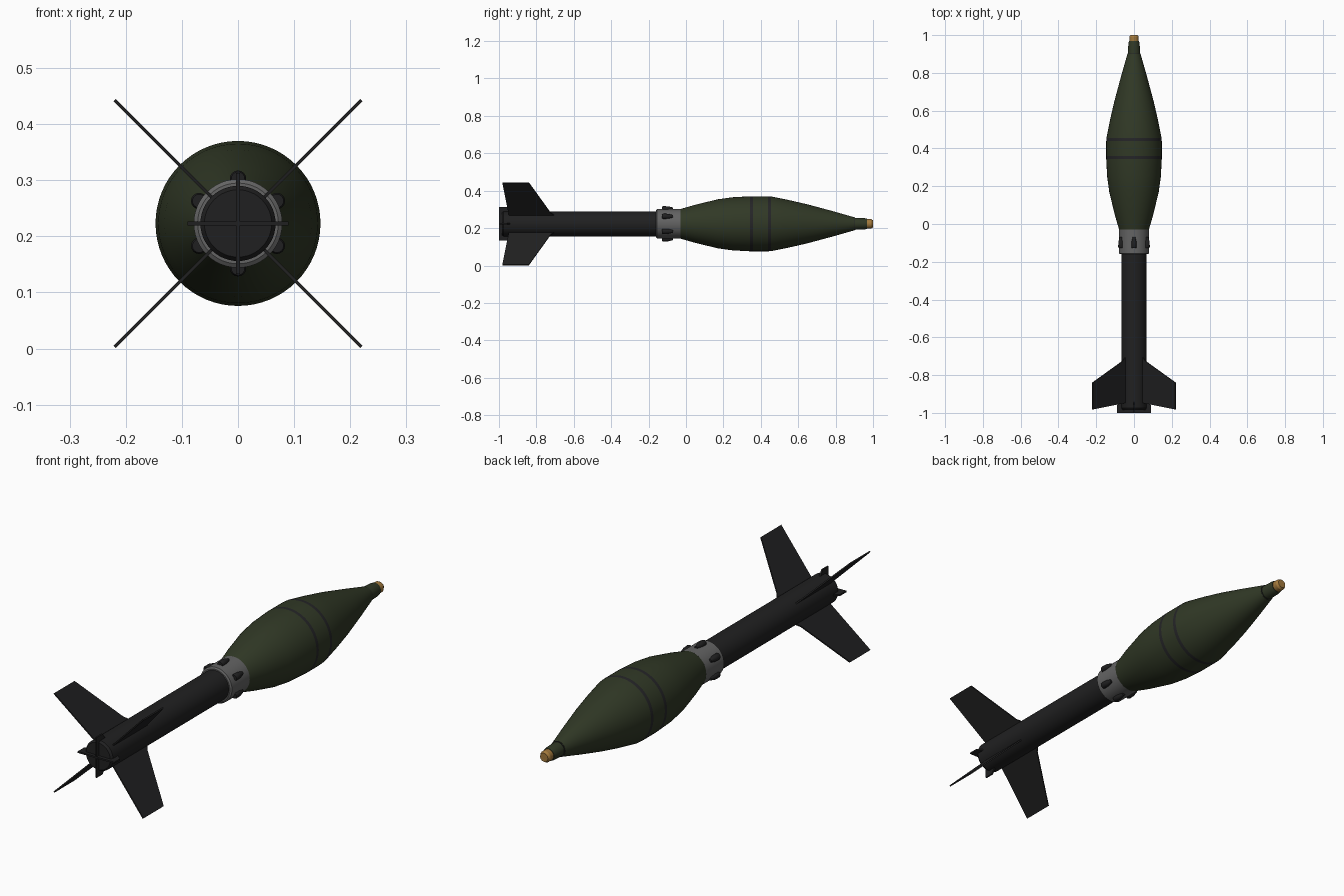
import bpy, bmesh, math
from mathutils import Vector, Matrix

if "Cube" in bpy.data.objects:
    bpy.data.objects.remove(bpy.data.objects["Cube"])

AXIS_Z = 0.223


def material(name, rgb):
    m = bpy.data.materials.new(name)
    m.diffuse_color = (*rgb, 1)
    m.use_nodes = True
    m.node_tree.nodes["Principled BSDF"].inputs["Base Color"].default_value = m.diffuse_color
    return m


GREEN = material("olive green", (0.030, 0.040, 0.019))
BLACK = material("matte black", (0.0145, 0.0145, 0.015))
BAND = material("band grey", (0.018, 0.018, 0.020))
STEEL = material("collar grey", (0.125, 0.125, 0.125))
BRASS = material("brass", (0.36, 0.19, 0.045))


def finish(name, bm, mats, smooth=True):
    bmesh.ops.recalc_face_normals(bm, faces=bm.faces[:])
    me = bpy.data.meshes.new(name)
    bm.to_mesh(me)
    bm.free()
    for m in mats:
        me.materials.append(m)
    ob = bpy.data.objects.new(name, me)
    bpy.context.collection.objects.link(ob)
    if smooth:
        bpy.ops.object.select_all(action='DESELECT')
        ob.select_set(True)
        bpy.context.view_layer.objects.active = ob
        bpy.ops.object.shade_smooth_by_angle(angle=math.radians(30))
    return ob


def lathe(name, profile, mats, segs=48, centre=(0, 0, AXIS_Z), rule=None):
    """Turn (y, radius) points about the y axis, with capped ends."""
    bm = bmesh.new()
    c = Vector(centre)
    rings = []
    for y, r in profile:
        rings.append([bm.verts.new(c + Vector((r * math.cos(a), y, r * math.sin(a))))
                      for a in (2 * math.pi * i / segs for i in range(segs))])
    for (ya, _), (yb, _), a, b in zip(profile, profile[1:], rings, rings[1:]):
        for i in range(segs):
            j = (i + 1) % segs
            f = bm.faces.new((a[i], a[j], b[j], b[i]))
            if rule:
                f.material_index = rule((ya + yb) / 2)
    bm.faces.new(rings[0])
    bm.faces.new(rings[-1])
    return finish(name, bm, mats)


def plate(name, outline, thickness, angle, mat):
    """Extrude a (radius, y) outline and swing it about the long axis."""
    bm = bmesh.new()
    h = thickness / 2
    lo, hi = ([bm.verts.new((r, y, s)) for r, y in outline] for s in (-h, h))
    n = len(outline)
    bm.faces.new(lo)
    bm.faces.new(hi)
    for i in range(n):
        j = (i + 1) % n
        bm.faces.new((lo[i], lo[j], hi[j], hi[i]))
    bm.transform(Matrix.Translation((0, 0, AXIS_Z)) @ Matrix.Rotation(-angle, 4, 'Y'))
    return finish(name, bm, [mat], smooth=False)


# Body with two dark bands
lathe("body", [(-0.04, 0.076), (0.05, 0.102), (0.17, 0.131), (0.25, 0.142), (0.343, 0.147),
               (0.359, 0.147), (0.439, 0.147), (0.455, 0.146), (0.55, 0.127), (0.65, 0.104),
               (0.78, 0.069), (0.90, 0.035)],
      [GREEN, BAND], 64,
      rule=lambda y: int(0.343 < y < 0.359 or 0.439 < y < 0.455))

# Nose and brass tip
lathe("nose_seam", [(0.892, 0.034), (0.903, 0.034)], [BAND], 32)
lathe("nose", [(0.90, 0.032), (0.955, 0.030), (0.968, 0.027)], [GREEN], 32)
lathe("tip", [(0.96, 0.025), (0.99, 0.025), (1.0, 0.019)], [BRASS], 24)

# Collar with six tapered lugs
lathe("collar", [(-0.16, 0.072), (-0.155, 0.079), (-0.03, 0.079)], [STEEL])
for i in range(6):
    a = math.radians(30 + 60 * i)
    lathe(f"lug_{i + 1}", [(-0.127, 0.012), (-0.122, 0.0145), (-0.095, 0.0135), (-0.07, 0.007)],
          [BLACK], 16, (0.08 * math.cos(a), 0, AXIS_Z + 0.08 * math.sin(a)))

# Tail tube
lathe("tail_tube", [(-0.985, 0.060), (-0.975, 0.067), (-0.15, 0.067)], [BLACK])

# Four swept tail fins
for i in range(4):
    plate(f"tail_fin_{i + 1}", [(0.05, -0.945), (0.05, -0.69), (0.085, -0.725),
                                (0.311, -0.84), (0.311, -0.982)],
          0.006, math.radians(45 + 90 * i), BLACK)

# Crossed end plates
for i in range(4):
    plate(f"end_plate_{i + 1}", [(0, -0.94), (0.065, -0.94), (0.09, -0.958), (0.09, -1.0), (0, -1.0)],
          0.007, math.radians(90 * i), BLACK)
